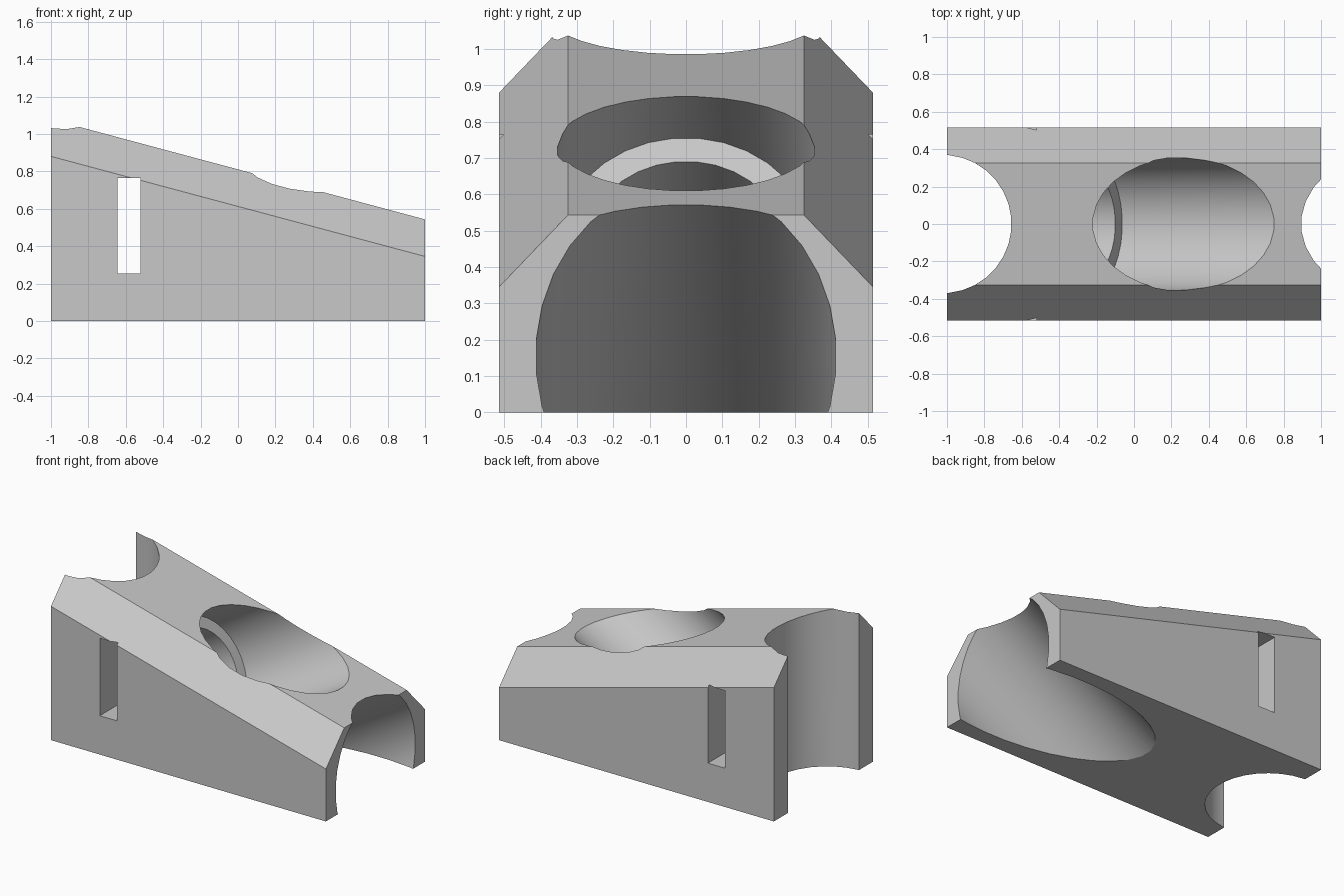
import bpy, bmesh, math
from mathutils import Vector, Matrix

cube = bpy.data.objects.get("Cube")
if cube:
    bpy.data.objects.remove(cube, do_unlink=True)

# Single grey material
grey = bpy.data.materials.new("grey")
grey.use_nodes = True
grey.diffuse_color = (0.58, 0.58, 0.58, 1)
grey.node_tree.nodes["Principled BSDF"].inputs["Base Color"].default_value = (0.58, 0.58, 0.58, 1)


def add_object(name, bm):
    bmesh.ops.recalc_face_normals(bm, faces=bm.faces[:])
    mesh = bpy.data.meshes.new(name)
    bm.to_mesh(mesh)
    bm.free()
    mesh.materials.append(grey)
    obj = bpy.data.objects.new(name, mesh)
    bpy.context.collection.objects.link(obj)
    return obj


def cylinder(name, start, end, radius, segments=32):
    start, end = Vector(start), Vector(end)
    axis = end - start
    turn = axis.to_track_quat('Z', 'Y').to_matrix().to_4x4()
    half_step = Matrix.Rotation(math.pi / segments, 4, 'Z')
    bm = bmesh.new()
    bmesh.ops.create_cone(bm, cap_ends=True, segments=segments, radius1=radius,
                          radius2=radius, depth=axis.length,
                          matrix=Matrix.Translation((start + end) / 2) @ turn @ half_step)
    return add_object(name, bm)


def box(name, low, high):
    low, high = Vector(low), Vector(high)
    bm = bmesh.new()
    bmesh.ops.create_cube(bm, size=1, matrix=Matrix.Translation((low + high) / 2)
                          @ Matrix.Diagonal((*(high - low), 1)))
    return add_object(name, bm)


# Wedge body with chamfered top edges, lofted between its two end sections
def end_section(bm, x, shoulder, top):
    half = [(0.515, 0), (0.515, shoulder), (0.325, top)]
    ring = half + [(-y, z) for y, z in reversed(half)]
    return [bm.verts.new((x, y, z)) for y, z in ring]


bm = bmesh.new()
tall = end_section(bm, -1, 0.88, 1.078)
low = end_section(bm, 1, 0.345, 0.543)
bm.faces.new(tall)
bm.faces.new(low)
for i in range(len(tall)):
    j = (i + 1) % len(tall)
    bm.faces.new((tall[i], tall[j], low[j], low[i]))
body = add_object("wedge_body", bm)

# Tilted bores share one direction, running down towards the tall end
tilt = Vector((-math.cos(math.radians(30)), 0, -0.5))
mouth = Vector((0.265, 0, 0.74))
ledge = mouth + tilt * 0.583
under = Vector((1, 0, 0.155))

cutters = [
    cylinder("upper_bore_cutter", mouth - tilt, ledge, 0.355),
    cylinder("inner_bore_cutter", ledge - tilt * 0.1, ledge + tilt * 0.2, 0.28),
    cylinder("lower_bore_cutter", under - tilt, under + tilt * 2, 0.414),
    cylinder("end_recess_cutter", (-1.025, 0, -0.5), (-1.025, 0, 1.5), 0.37),
    box("strap_slot_cutter", (-0.645, -1, 0.255), (-0.52, 1, 0.765)),
]

# Cut each recess from the body, then discard the cutter
bpy.ops.object.select_all(action='DESELECT')
bpy.context.view_layer.objects.active = body
body.select_set(True)
for cutter in cutters:
    cutter.hide_render = True
    mod = body.modifiers.new(cutter.name, 'BOOLEAN')
    mod.operation = 'DIFFERENCE'
    mod.solver = 'EXACT'
    mod.object = cutter
    bpy.ops.object.modifier_apply(modifier=mod.name)
    bpy.data.objects.remove(cutter, do_unlink=True)

bpy.ops.object.shade_smooth_by_angle(angle=math.radians(25))
